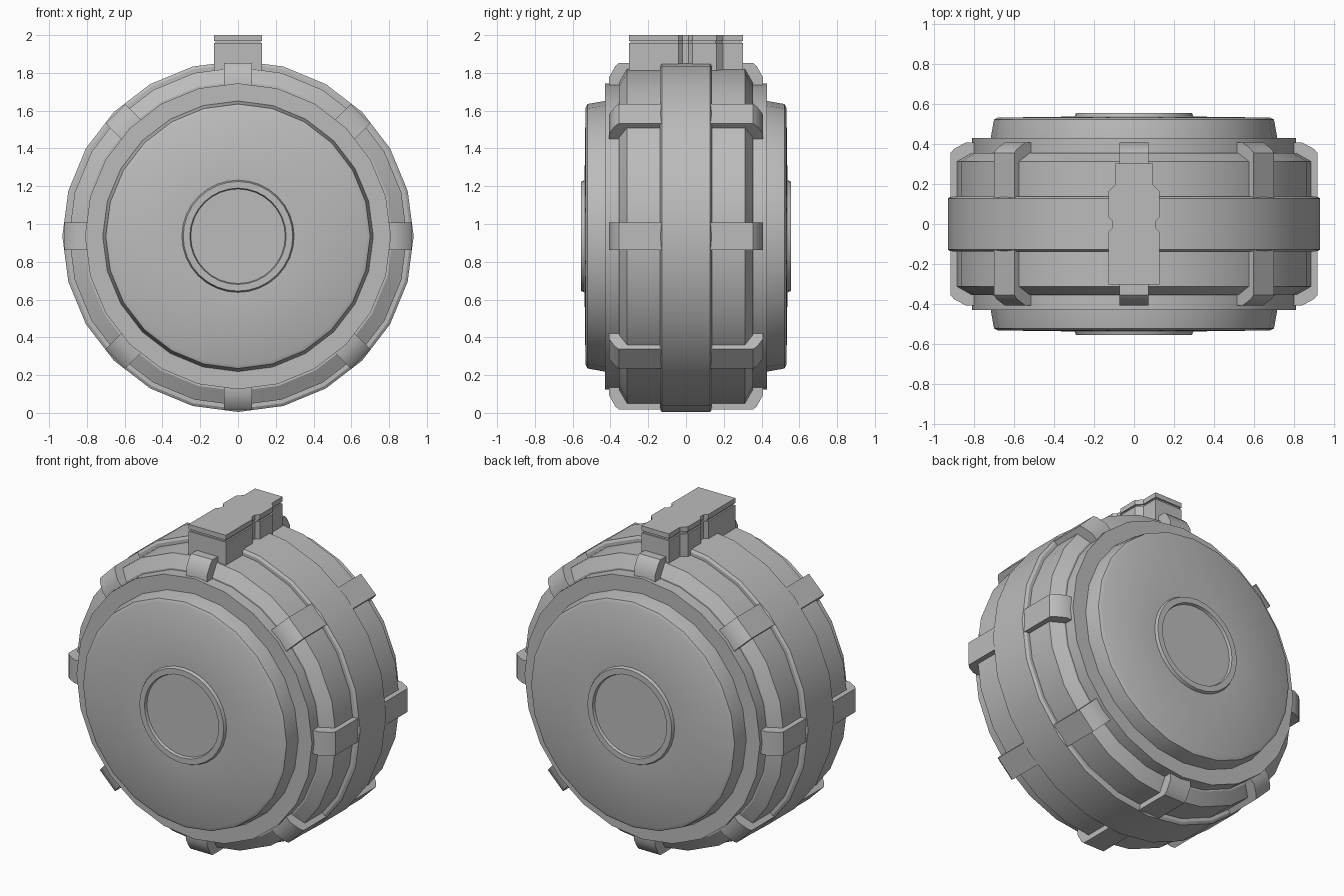
import bpy, bmesh, math
from mathutils import Matrix

CENTRE = 0.935

if "Cube" in bpy.data.objects:
    bpy.data.objects.remove(bpy.data.objects["Cube"])

metal = bpy.data.materials.new("grey metal")
metal.use_nodes = True
GREY = (0.5, 0.5, 0.5, 1)
metal.diffuse_color = GREY
metal.node_tree.nodes["Principled BSDF"].inputs["Base Color"].default_value = GREY


def finish(bm, name, angle=30):
    bmesh.ops.remove_doubles(bm, verts=bm.verts, dist=0.0001)
    bmesh.ops.recalc_face_normals(bm, faces=bm.faces)
    mesh = bpy.data.meshes.new(name)
    bm.to_mesh(mesh)
    bm.free()
    mesh.materials.append(metal)
    obj = bpy.data.objects.new(name, mesh)
    bpy.context.collection.objects.link(obj)
    bpy.ops.object.select_all(action="DESELECT")
    obj.select_set(True)
    bpy.context.view_layer.objects.active = obj
    bpy.ops.object.shade_smooth_by_angle(angle=math.radians(angle))
    return obj


def lathe(name, half, sides=24):
    """Revolve a (radius, depth) half profile, mirrored front to back, about y."""
    profile = half + [(r, -y) for r, y in reversed(half)]
    bm = bmesh.new()
    rings = []
    for r, y in profile:
        ring = []
        for i in range(sides):
            a = 2 * math.pi * i / sides
            ring.append(bm.verts.new((r * math.cos(a), y, CENTRE + r * math.sin(a))))
        rings.append(ring)
    for a, b in zip(rings, rings[1:]):
        for i in range(sides):
            j = (i + 1) % sides
            bm.faces.new((a[i], a[j], b[j], b[i]))
    bm.faces.new(rings[0])
    bm.faces.new(rings[-1])
    return finish(bm, name)


def prism(bm, points, depth, matrix):
    """Extrude a flat outline in xy by depth along z, then place it."""
    low = [bm.verts.new(matrix @ Matrix.Translation((x, y, 0)).translation) for x, y in points]
    face = bm.faces.new(low)
    out = bmesh.ops.extrude_face_region(bm, geom=[face])["geom"]
    move = matrix.to_3x3().col[2] * depth
    bmesh.ops.translate(bm, verts=[v for v in out if isinstance(v, bmesh.types.BMVert)], vec=move)


# Stepped drum, from the end plates to the raised centre band
lathe("hub", [(0.3, 0.537), (0.68, 0.532), (0.7, 0.522), (0.718, 0.42)])
lathe("flange", [(0.81, 0.43), (0.81, 0.34)])
lathe("drum_body", [(0.82, 0.355), (0.895, 0.312), (0.895, 0.1)])
lathe("centre_band", [(0.915, 0.138), (0.93, 0.128)])
lathe("end_ring", [(0.25, 0.538), (0.255, 0.555), (0.29, 0.555), (0.3, 0.53)], 32)

# Clips around both shoulders
WIDTH = 0.146
clip_outline = [(0.78, 0.12), (0.918, 0.12), (0.918, 0.355), (0.9, 0.375),
                (0.84, 0.408), (0.78, 0.408)]
bm = bmesh.new()
for side in (1, -1):
    for i in range(8):
        turn = Matrix.Rotation(i * math.pi / 4, 4, "Y")
        place = Matrix.Translation((0, 0, CENTRE)) @ turn @ Matrix.Translation((0, 0, -WIDTH / 2))
        prism(bm, [(r, side * y) for r, y in clip_outline], WIDTH, place)
finish(bm, "shoulder_clips")

# Feed block on top: notched outline with a thin cap over a narrow gap
half = [(0.128, -0.303), (0.128, -0.04), (0.107, -0.018), (0.107, 0.014), (0.128, 0.034),
        (0.128, 0.162), (0.095, 0.197), (0.095, 0.303)]


def block(name, low, high, inset=0):
    outline = [(x - inset, y * (1 - 3 * inset)) for x, y in half]
    outline += [(-x, y) for x, y in reversed(outline)]
    bm = bmesh.new()
    prism(bm, outline, high - low, Matrix.Translation((0, 0, low)))
    finish(bm, name, 20)


block("feed_block", 1.78, 1.957)
block("feed_gap", 1.95, 1.975, 0.01)
block("feed_cap", 1.97, 2.0)
